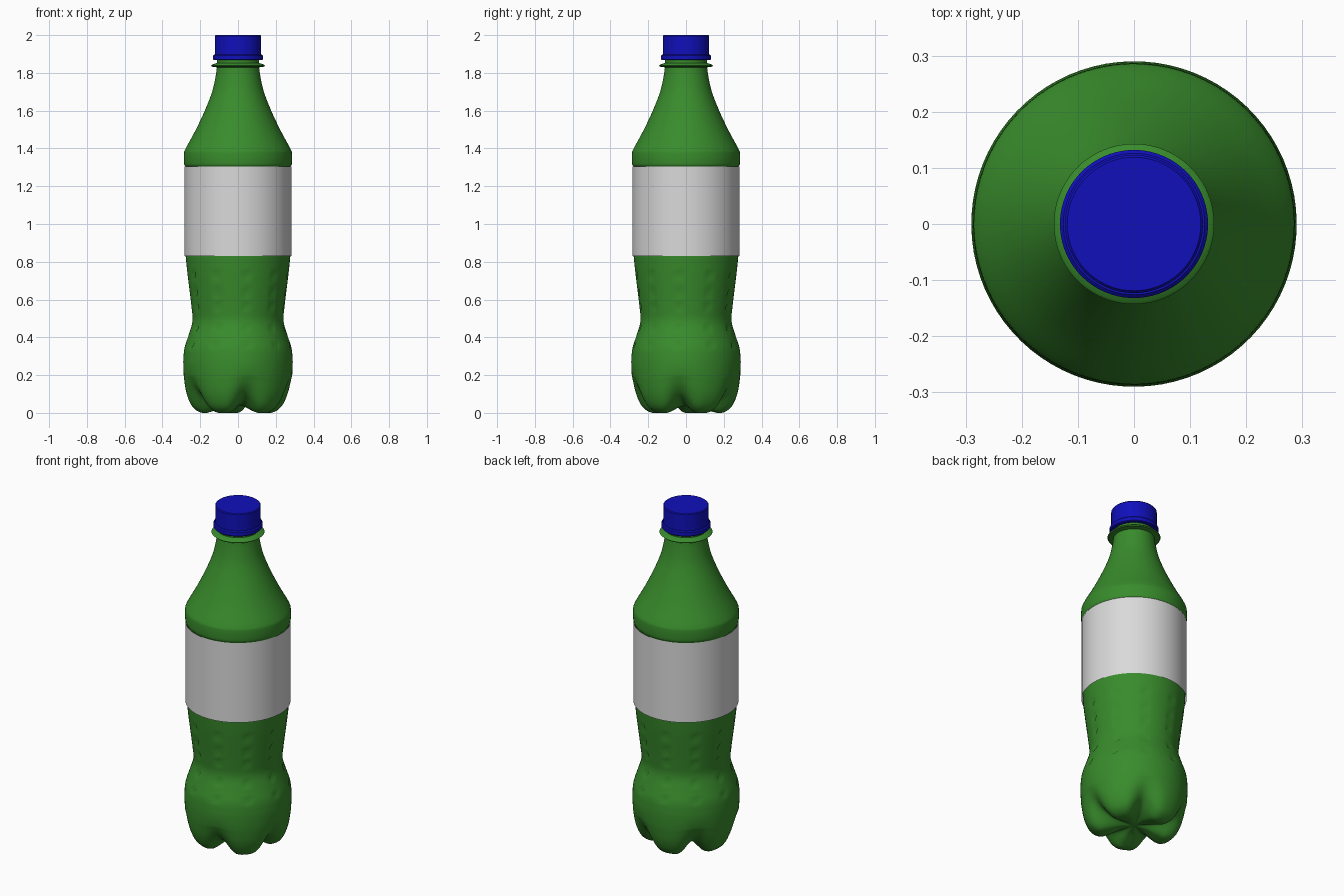
import bpy, bmesh, math
from mathutils import Vector

if "Cube" in bpy.data.objects:
    bpy.data.objects.remove(bpy.data.objects["Cube"])

SIDES = 80
FEET = 5
VALLEY = math.radians(-80)


def material(name, rgb, rough=0.5):
    m = bpy.data.materials.new(name)
    m.use_nodes = True
    m.diffuse_color = (*rgb, 1)
    node = m.node_tree.nodes["Principled BSDF"]
    node.inputs["Base Color"].default_value = (*rgb, 1)
    node.inputs["Roughness"].default_value = rough
    return m


green = material("bottle green", (0.04, 0.26, 0.025))
blue = material("cap blue", (0.005, 0.005, 0.5))
white = material("label white", (0.7, 0.7, 0.7))


def smooth_path(points, steps):
    """Catmull-Rom curve through (radius, height) points."""
    p = [Vector(q) for q in points]
    p = [p[0]] + p + [p[-1]]
    out = []
    for a, b, c, d in zip(p, p[1:], p[2:], p[3:]):
        for i in range(steps):
            t = i / steps
            out.append(0.5 * (2 * b + (c - a) * t + (2 * a - 5 * b + 4 * c - d) * t * t
                              + (3 * b - a - 3 * c + d) * t ** 3))
    return out + [p[-1]]


def lathe(name, rings, mat, ends=True, angle=35):
    """Skin rings; each ring is a function from angle to (radius, height)."""
    bm = bmesh.new()
    loops = []
    for ring in rings:
        loop = []
        for i in range(SIDES):
            a = math.tau * i / SIDES + VALLEY
            r, z = ring(a, i)
            loop.append(bm.verts.new((r * math.cos(a), r * math.sin(a), z)))
        loops.append(loop)
    for lo, hi in zip(loops, loops[1:]):
        for i in range(SIDES):
            j = (i + 1) % SIDES
            bm.faces.new((lo[i], lo[j], hi[j], hi[i]))
    if ends:
        bm.faces.new(loops[0][::-1])
        bm.faces.new(loops[-1])
    mesh = bpy.data.meshes.new(name)
    bm.to_mesh(mesh)
    bm.free()
    ob = bpy.data.objects.new(name, mesh)
    bpy.context.collection.objects.link(ob)
    mesh.materials.append(mat)
    bpy.ops.object.select_all(action="DESELECT")
    ob.select_set(True)
    bpy.context.view_layer.objects.active = ob
    bpy.ops.object.shade_smooth_by_angle(angle=math.radians(angle))
    return ob


def plain(points):
    return [lambda a, i, p=p: p for p in points]


# Footed base: blend a foot profile with a valley profile around the axis
foot = smooth_path([(.008, .04), (.07, .03), (.14, .008), (.19, 0), (.24, .03),
                    (.272, .1), (.287, .19)], 4)
valley = smooth_path([(.008, .04), (.07, .045), (.13, .055), (.18, .075), (.225, .105),
                      (.262, .15), (.287, .2)], 4)


def base_ring(f, v):
    def ring(a, i):
        w = (0.5 + 0.5 * math.cos(FEET * (a - VALLEY))) ** 2.2
        return f.lerp(v, w)
    return ring


# Waisted side wall with columns of small dimples
wall = smooth_path([(.29, .27), (.284, .34), (.262, .41), (.241, .485), (.246, .56),
                    (.258, .66), (.269, .75), (.277, .83)], 4)
dimple_heights = (.365, .45, .55, .645, .735)
dimple_rows = {min(range(len(wall)), key=lambda k: abs(wall[k].y - z))
               for z in dimple_heights}


def wall_ring(k):
    def ring(a, i):
        dent = .012 if k in dimple_rows and i % 8 == 0 else 0
        return wall[k].x - dent, wall[k].y
    return ring


# Shoulder and neck
shoulder = smooth_path([(.278, 1.305), (.285, 1.318), (.286, 1.37), (.277, 1.4), (.228, 1.49),
                        (.178, 1.595), (.137, 1.7), (.117, 1.79), (.112, 1.83)], 4)

rings = [base_ring(f, v) for f, v in zip(foot, valley)]
rings += [wall_ring(k) for k in range(len(wall))]
rings += plain(shoulder + [Vector((.112, 1.89))])
lathe("bottle_body", rings, green, angle=50)

# Collar under the cap
lathe("neck_collar", plain([(.105, 1.828), (.138, 1.833), (.143, 1.838), (.138, 1.843),
                            (.105, 1.856)]), green)

# Wrapped label
lathe("label", plain([(.284, .83), (.284, 1.305)]), white, ends=False)

# Screw cap with its tamper band
lathe("cap_band", plain([(.128, 1.868), (.132, 1.872), (.132, 1.892), (.126, 1.898)]), blue)
lathe("cap", plain([(.123, 1.89), (.123, 1.995), (.119, 2.0)]), blue)
